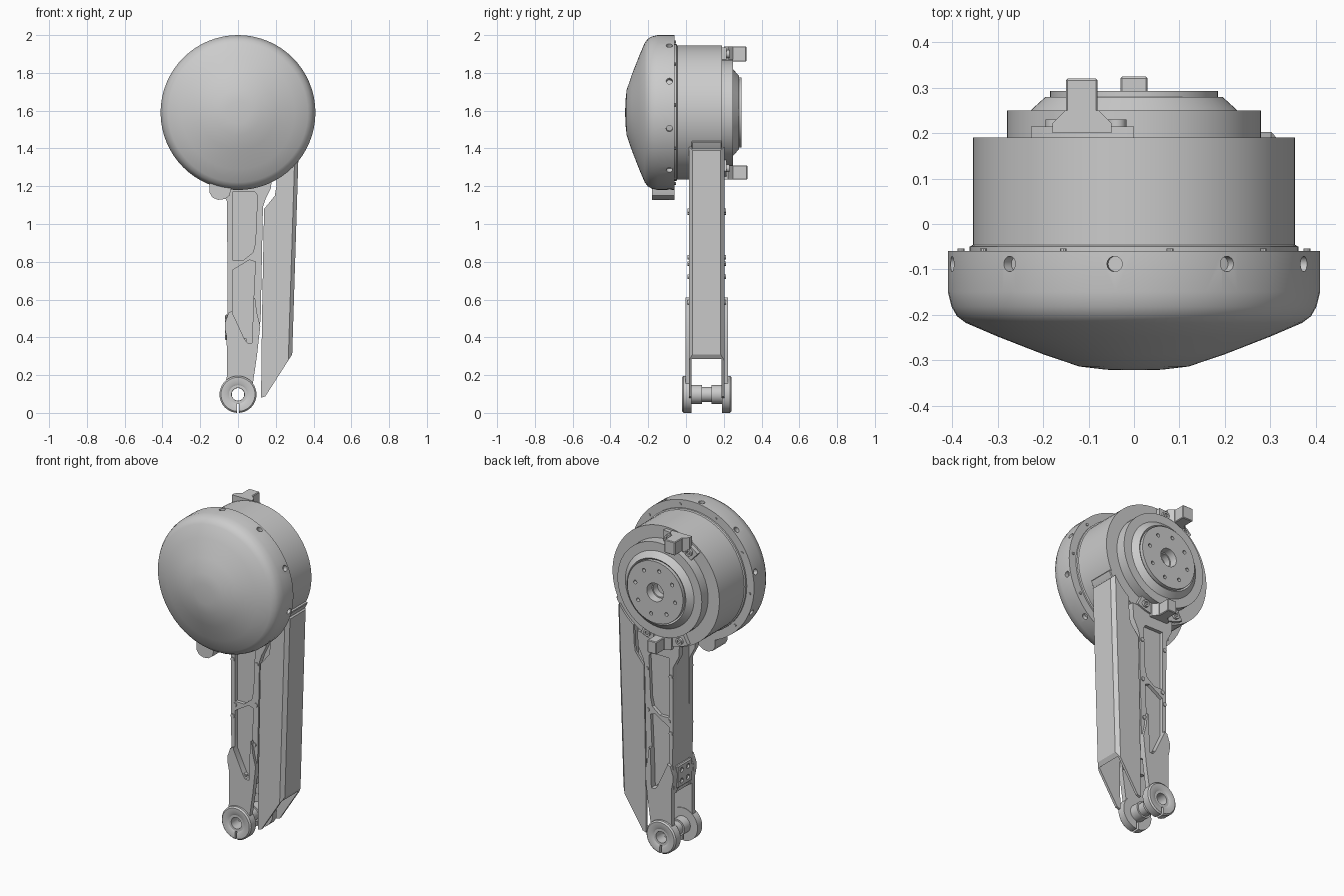
import bpy, bmesh
from math import sin, cos, pi, radians
from mathutils import Vector

if "Cube" in bpy.data.objects:
    bpy.data.objects.remove(bpy.data.objects["Cube"])

CZ = 1.59            # drum axis height (axis runs along y)
KZ = 0.098           # knee axis height


def finish(name, bm, angle=30):
    bmesh.ops.remove_doubles(bm, verts=bm.verts, dist=1e-5)
    bmesh.ops.recalc_face_normals(bm, faces=bm.faces)
    me = bpy.data.meshes.new(name)
    bm.to_mesh(me)
    bm.free()
    ob = bpy.data.objects.new(name, me)
    bpy.context.collection.objects.link(ob)
    smooth(ob, angle)
    return ob


def smooth(ob, angle=30):
    bpy.ops.object.select_all(action='DESELECT')
    ob.select_set(True)
    bpy.context.view_layer.objects.active = ob
    bpy.ops.object.shade_smooth_by_angle(angle=radians(angle))


def lathe(name, prof, cz, segs=64, closed=False):
    """Revolve (radius, y) points about a y axis at x=0, z=cz."""
    bm = bmesh.new()
    vs = [bm.verts.new((r, y, cz)) for r, y in prof]
    loop = vs + vs[:1] if closed else vs
    es = [bm.edges.new(p) for p in zip(loop, loop[1:])]
    bmesh.ops.spin(bm, geom=vs + es, cent=(0, 0, cz), axis=(0, 1, 0),
                   angle=2 * pi, steps=segs)
    return finish(name, bm)


def prism(name, pts, y0, y1, chamfer=None, bevel=0):
    """Extrude an (x, z) outline along y; chamfer = (edge test, width)."""
    bm = bmesh.new()
    f = bm.faces.new([bm.verts.new((x, y0, z)) for x, z in pts])
    up = bmesh.ops.extrude_face_region(bm, geom=[f])['geom']
    bmesh.ops.translate(bm, vec=(0, y1 - y0, 0),
                        verts=[v for v in up if isinstance(v, bmesh.types.BMVert)])
    if chamfer:
        es = [e for e in bm.edges if chamfer[0](*e.verts)]
        bmesh.ops.bevel(bm, geom=es, offset=chamfer[1], segments=1, affect='EDGES')
    if bevel:
        bmesh.ops.bevel(bm, geom=bm.edges[:], offset=bevel, segments=1, affect='EDGES')
    return finish(name, bm)


def rect(x0, x1, z0, z1):
    return [(x0, z0), (x1, z0), (x1, z1), (x0, z1)]


def sector(r0, r1, a0, a1, n=10):
    arc = lambda r: [(r * cos(radians(a0 + (a1 - a0) * i / n)),
                      CZ + r * sin(radians(a0 + (a1 - a0) * i / n))) for i in range(n + 1)]
    return arc(r1) + arc(r0)[::-1]


def rods(name, ends, r, segs=16):
    """Several cylinders in one mesh, each given by two end points."""
    bm = bmesh.new()
    for a, b in ends:
        a, b = Vector(a), Vector(b)
        q = (b - a).to_track_quat('Z', 'Y').to_matrix().to_4x4()
        q.translation = (a + b) / 2
        bmesh.ops.create_cone(bm, cap_ends=True, segments=segs, radius1=r, radius2=r,
                              depth=(b - a).length, matrix=q)
    return finish(name, bm)


def cut(ob, *cutters):
    for c in cutters:
        c.hide_render = True
        m = ob.modifiers.new('cut', 'BOOLEAN')
        m.operation, m.object, m.solver = 'DIFFERENCE', c, 'EXACT'
        bpy.context.view_layer.objects.active = ob
        bpy.ops.object.modifier_apply(modifier=m.name)
        bpy.data.objects.remove(c, do_unlink=True)
    smooth(ob)


# Domed front cap with ten radial screw bores
cap = lathe('drum_cap', [(0, -.322), (.06, -.321), (.12, -.314), (.2, -.287), (.3, -.248),
            (.37, -.218), (.39, -.203), (.402, -.182), (.41, -.15), (.41, -.06),
            (.35, -.06), (.35, -.1), (0, -.1)], CZ)
bores = []
for k in range(10):
    a = radians(-6 + 36 * k)
    bores.append(((.385 * sin(a), -.088, CZ + .385 * cos(a)),
                  (.43 * sin(a), -.088, CZ + .43 * cos(a))))
cut(cap, rods('cap_bores', bores, .017))

# Stepped drum body with output hub at the back
body = lathe('drum_body', [(0, -.1), (.362, -.1), (.362, -.05), (.355, -.046), (.355, .19),
             (.28, .19), (.28, .25), (.228, .25), (.195, .28), (.185, .272), (.185, .293),
             (.055, .293), (.05, .25), (.043, .25), (.043, .21), (0, .21)], CZ)
ring = [2 * pi * k / 8 + .2 for k in range(8)]
cut(body, rods('hub_holes', [((.135 * cos(a), .27, CZ + .135 * sin(a)),
                              (.135 * cos(a), .31, CZ + .135 * sin(a))) for a in ring], .011, 12))
rods('rim_screws', [((.383 * sin(radians(12 + 36 * k)), -.07, CZ + .383 * cos(radians(12 + 36 * k))),
                     (.383 * sin(radians(12 + 36 * k)), -.054, CZ + .383 * cos(radians(12 + 36 * k))))
                    for k in range(10)], .008, 10)

# Rear stop brackets: curved base, flared foot, stop tab and two bolts
for part, (a0, a1), x, z0, z1, y1 in (('upper', (90, 131), -.115, 1.86, 1.94, .32),
                                      ('lower', (-118, -64), 0, 1.235, 1.31, .325)):
    prism(part + '_bracket', sector(.262, .345, a0, a1), .18, .215)
    w = .035 if part == 'upper' else .03
    foot = prism(part + '_bracket_foot', rect(x - w - .03, x + w + .03, z0, z1), .2, .25,
                 (lambda a, b: a.co.y > .24 and b.co.y > .24 and abs(a.co.x - b.co.x) < 1e-4, .028))
    prism(part + '_stop_tab', rect(x - w, x + w, z0, z1), .2, y1, bevel=.004)
    bolts = []
    for a in (a0 + 7, a1 - 7):
        bx, bz = .312 * cos(radians(a)), CZ + .312 * sin(radians(a))
        bolts.append(((bx, .2, bz), (bx, .23, bz)))
    bolt = rods(part + '_bracket_bolts', bolts, .021)
    cut(bolt, rods('bolt_sockets', [((a[0], .22, a[2]), (a[0], .25, a[2])) for a, b in bolts], .011, 6))

# Rounded lug under the cap
prism('cap_lug', [(-.15, 1.23), (-.15, 1.165), (-.135, 1.14), (-.105, 1.128), (-.07, 1.132),
                  (-.045, 1.15), (-.035, 1.19), (-.035, 1.23)], -.18, -.06)

# Leg: mirrored front and back plates with recessed pockets
upper = [(-.03, .34), (.1, .34), (.12, .5), (.132, 1.09), (.145, 1.13), (.175, 1.19), (.18, 1.28),
         (-.1, 1.26), (-.095, 1.19), (-.058, 1.12), (-.055, .53), (-.068, .47), (-.06, .36)]
lower = [(-.07, .13), (.075, .13), (.1, .3), (.118, .46), (.1, .53), (.09, .61), (.03, .57),
         (-.05, .53), (-.068, .48), (-.068, .44), (-.06, .4), (-.058, .2)]
pocket_top = [(-.03, .81), (.03, .81), (.08, .85), (.092, .9), (.103, 1.15), (.09, 1.17), (-.03, 1.17)]
pocket_low = [(-.03, .53), (.035, .39), (.05, .37), (.075, .37), (.08, .55), (.092, .8),
              (.06, .81), (.02, .785), (-.03, .755)]
screws = [(.115, 1.07), (.11, .825), (.1, .585), (-.044, 1.06), (-.03, .79), (-.044, .72), (.035, .385)]
for side, fy in (('front', lambda y: y), ('back', lambda y: .22 - y)):
    plate = prism(side + '_leg_plate', upper, fy(.015), fy(.05))
    cut(plate, prism('c1', pocket_top, fy(-.05), fy(.036)), prism('c2', pocket_low, fy(-.05), fy(.036)))
    pad = prism(side + '_fork_plate', lower, fy(-.002), fy(.027))
    cut(pad, prism('c3', pocket_low, fy(-.05), fy(.06)), 
        rods('c4', [((0, -.1, KZ), (0, .3, KZ))], .06, 32))
    rods(side + '_leg_screws', [((x, fy(.009), z), (x, fy(.03), z)) for x, z in screws], .012, 12)
    # Clamp ring at the knee, slit at the bottom
    clamp = lathe(side + '_knee_clamp', [(.045, fy(-.014)), (.06, fy(-.022)), (.09, fy(-.022)),
                  (.098, fy(-.014)), (.098, fy(.03)), (.045, fy(.03))], KZ, 40, True)
    cut(clamp, prism('slit', rect(-.006, .006, -.05, .06), -.1, .4))
    lathe(side + '_knee_boss', [(.034, fy(-.016)), (.05, fy(-.016)), (.05, fy(.085)),
                                (.034, fy(.085))], KZ, 32, True)
lathe('knee_tube', [(.033, .05), (.04, .05), (.04, .17), (.033, .17)], KZ, 32, True)

# Web closing the inner side of the leg, with a small socket block
prism('leg_web', rect(-.056, -.035, .36, 1.25), .03, .19)
block = prism('socket_block', rect(-.07, -.04, .385, .52), .04, .18, bevel=.006)
cut(block, rods('socket_holes', [((-.08, y, z), (-.058, y, z))
                                 for y in (.08, .14) for z in (.42, .485)], .015, 12))

# Fairing: chamfered channel behind the leg, open toward the leg and at the bottom
arc = [(.352 * cos(radians(a)), CZ + .352 * sin(radians(a))) for a in (-31, -38, -46, -54)]
outline = [(.122, .08), (.145, .088), (.287, .31), (.321, 1.39)] + arc + \
          [(.203, 1.2), (.195, 1.15), (.155, 1.1), (.138, 1.08), (.127, .5)]
fairing = prism('fairing', outline, .015, .203,
                (lambda a, b: abs(a.co.y - b.co.y) < 1e-4 and abs(a.co.z - b.co.z) > .5
                 and min(a.co.x, b.co.x) > .28, .02))
cut(fairing, prism('channel', [(.05, 0), (.3, 0), (.27, .3), (.305, 1.39), (.3, 1.5), (.05, 1.5)],
                   .03, .188))
# Saddle joining fairing to drum
prism('fairing_saddle', sector(.345, .368, -36, -25, 4), .03, .19, bevel=.004)
